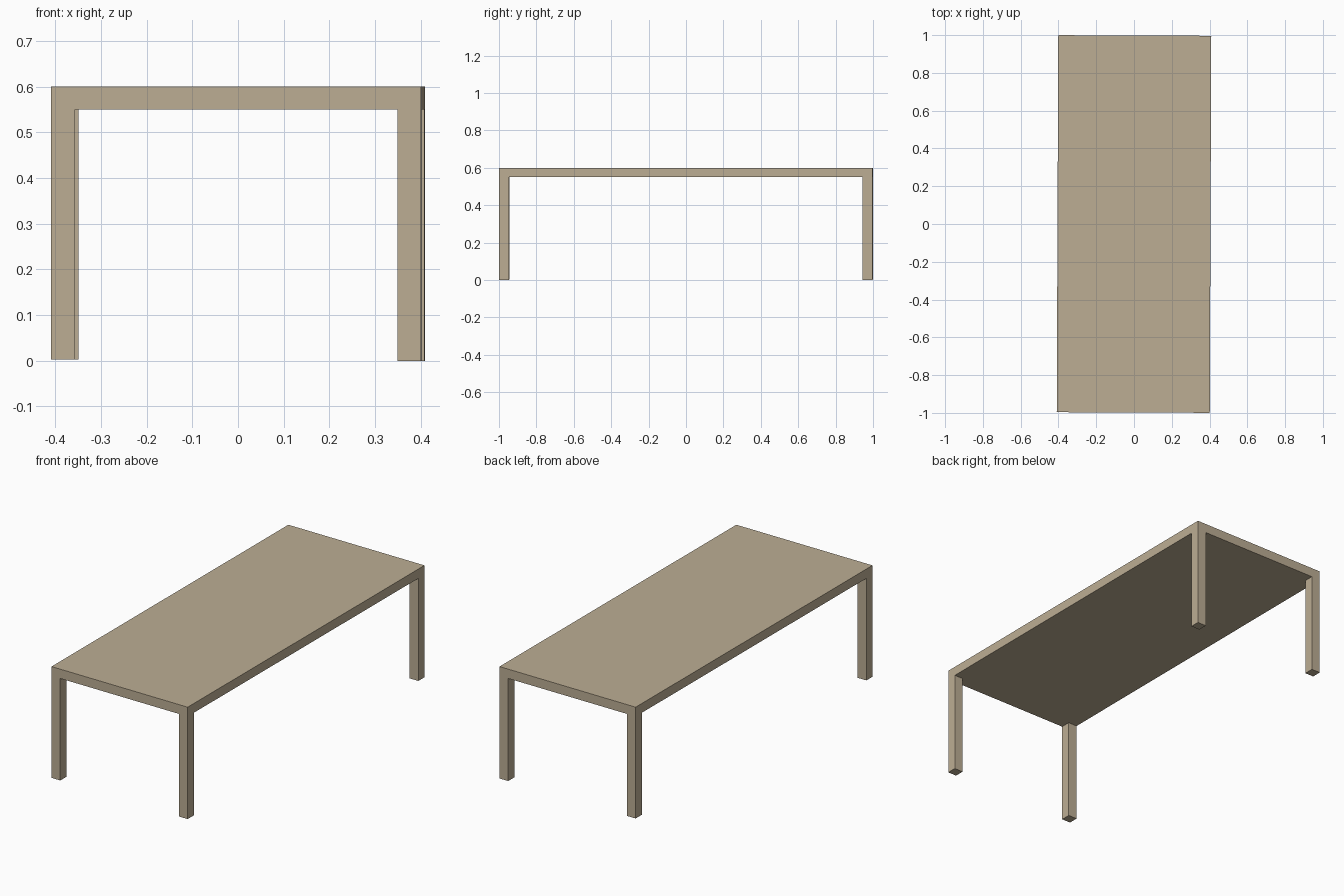
import bpy
from mathutils import Matrix

if "Cube" in bpy.data.objects:
    bpy.data.objects.remove(bpy.data.objects["Cube"])

wood = bpy.data.materials.new("beige wood")
wood.diffuse_color = (0.505, 0.42, 0.295, 1)
wood.use_nodes = True
wood.node_tree.nodes["Principled BSDF"].inputs["Base Color"].default_value = wood.diffuse_color

# The whole table is turned very slightly clockwise
TURN = Matrix.Rotation(-0.004, 4, 'Z')
HX, HY, HEIGHT, THICK, LEG = 0.405, 0.998, 0.6, 0.05, 0.052


def box(name, lo, hi):
    bpy.ops.mesh.primitive_cube_add(size=1)
    ob = bpy.context.object
    ob.name = name
    size = [b - a for a, b in zip(lo, hi)]
    mid = [(a + b) / 2 for a, b in zip(lo, hi)]
    ob.data.transform(TURN @ Matrix.Translation(mid) @ Matrix.Diagonal((*size, 1)))
    ob.data.materials.append(wood)
    return ob


# Table top slab
box("table_top", (-HX, -HY, HEIGHT - THICK), (HX, HY, HEIGHT))

# Four square corner legs, flush with the slab (left pair a hair shorter)
for sx, side in ((-1, "left"), (1, "right")):
    for sy, end in ((-1, "front"), (1, "back")):
        xs = sorted((sx * HX, sx * (HX - LEG)))
        ys = sorted((sy * HY, sy * (HY - LEG)))
        foot = 0.003 if sx < 0 else 0.0
        box(f"{end}_{side}_leg", (xs[0], ys[0], foot),
            (xs[1], ys[1], HEIGHT - THICK))
